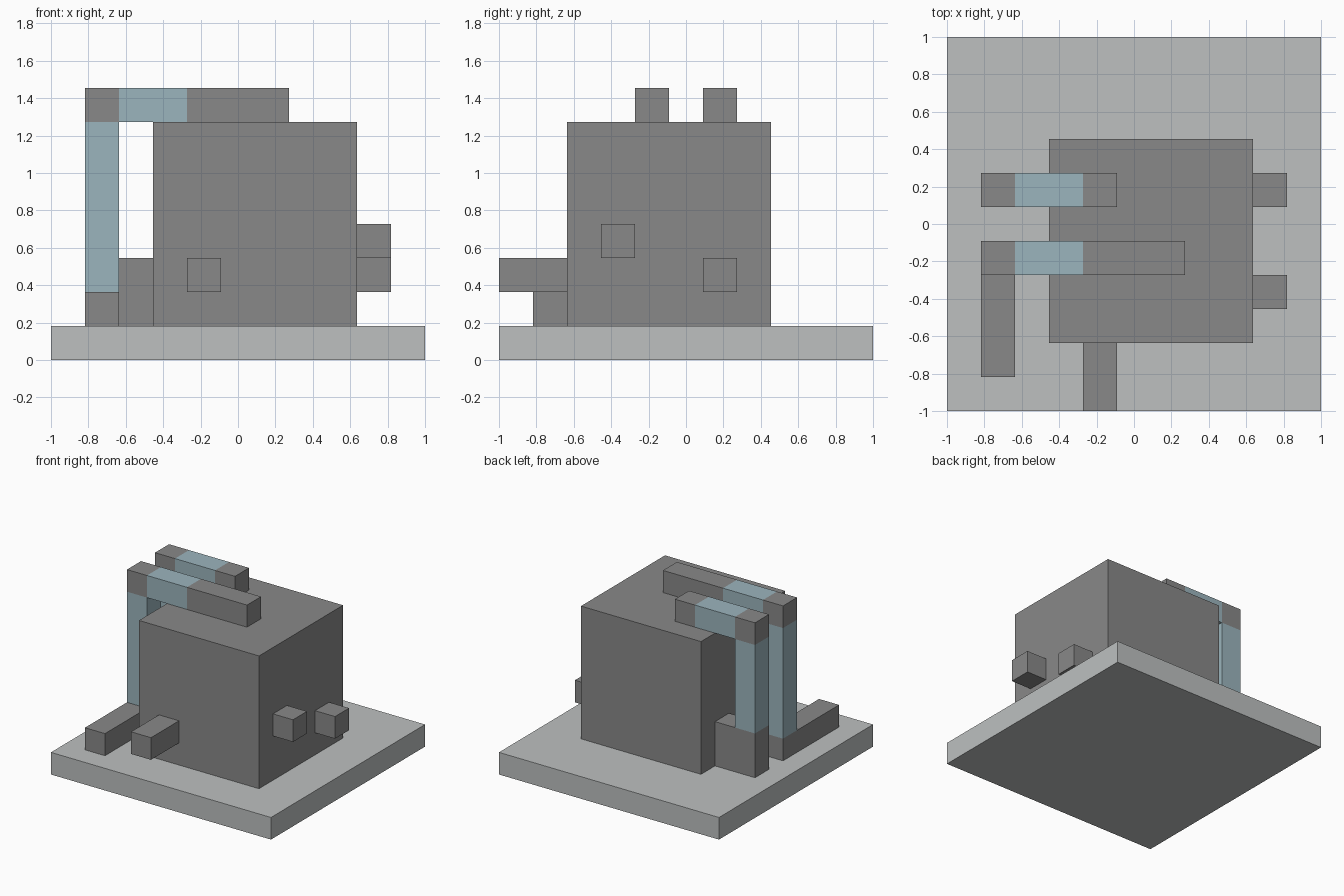
import bpy
import bmesh
from mathutils import Vector

if "Cube" in bpy.data.objects:
    bpy.data.objects.remove(bpy.data.objects["Cube"], do_unlink=True)

CELLS = 11           # the plinth is a square of this many cells
UNIT = 2 / CELLS


def material(name, rgb):
    mat = bpy.data.materials.new(name)
    mat.use_nodes = True
    colour = (*rgb, 1)
    mat.diffuse_color = colour
    mat.node_tree.nodes["Principled BSDF"].inputs["Base Color"].default_value = colour
    return mat


PALE = material("pale grey", (0.51, 0.53, 0.53))
DARK = material("dark grey", (0.25, 0.25, 0.25))
GLASS = material("blue glass", (0.33, 0.46, 0.51))


def box(name, low, high, mat):
    """Box between two grid corners, counted in cells from the plinth's corner."""
    low, high = Vector(low), Vector(high)
    size = (high - low) * UNIT
    centre = (low + high) / 2 * UNIT - Vector((1, 1, 0))
    bm = bmesh.new()
    bmesh.ops.create_cube(bm, size=1)
    bmesh.ops.scale(bm, vec=size, verts=bm.verts)
    mesh = bpy.data.meshes.new(name)
    bm.to_mesh(mesh)
    bm.free()
    mesh.materials.append(mat)
    obj = bpy.data.objects.new(name, mesh)
    obj.location = centre
    bpy.context.collection.objects.link(obj)
    return obj


# Plinth and main block
box("plinth", (0, 0, 0), (CELLS, CELLS, 1), PALE)
box("main_block", (3, 2, 1), (9, 8, 7), DARK)

# Short ports on the front and left sides
box("front_port", (4, 0, 2), (5, 2, 3), DARK)
box("left_port_front", (9, 3, 3), (10, 4, 4), DARK)
box("left_port_back", (9, 6, 2), (10, 7, 3), DARK)


def pipe(name, y, end, column_base):
    """Column beside the block that bends over its top, with two glass lengths."""
    box(name + "_column_glass", (1, y, column_base), (2, y + 1, 7), GLASS)
    box(name + "_elbow", (1, y, 7), (2, y + 1, 8), DARK)
    box(name + "_top_glass", (2, y, 7), (4, y + 1, 8), GLASS)
    box(name + "_top_end", (4, y, 7), (end, y + 1, 8), DARK)


# Front pipe, whose foot runs forward along the plinth
pipe("front_pipe", 4, 7, 2)
box("front_pipe_foot", (1, 1, 1), (2, 5, 2), DARK)

# Back pipe, whose foot joins the main block
pipe("back_pipe", 6, 5, 3)
box("back_pipe_foot", (1, 6, 1), (3, 7, 3), DARK)
